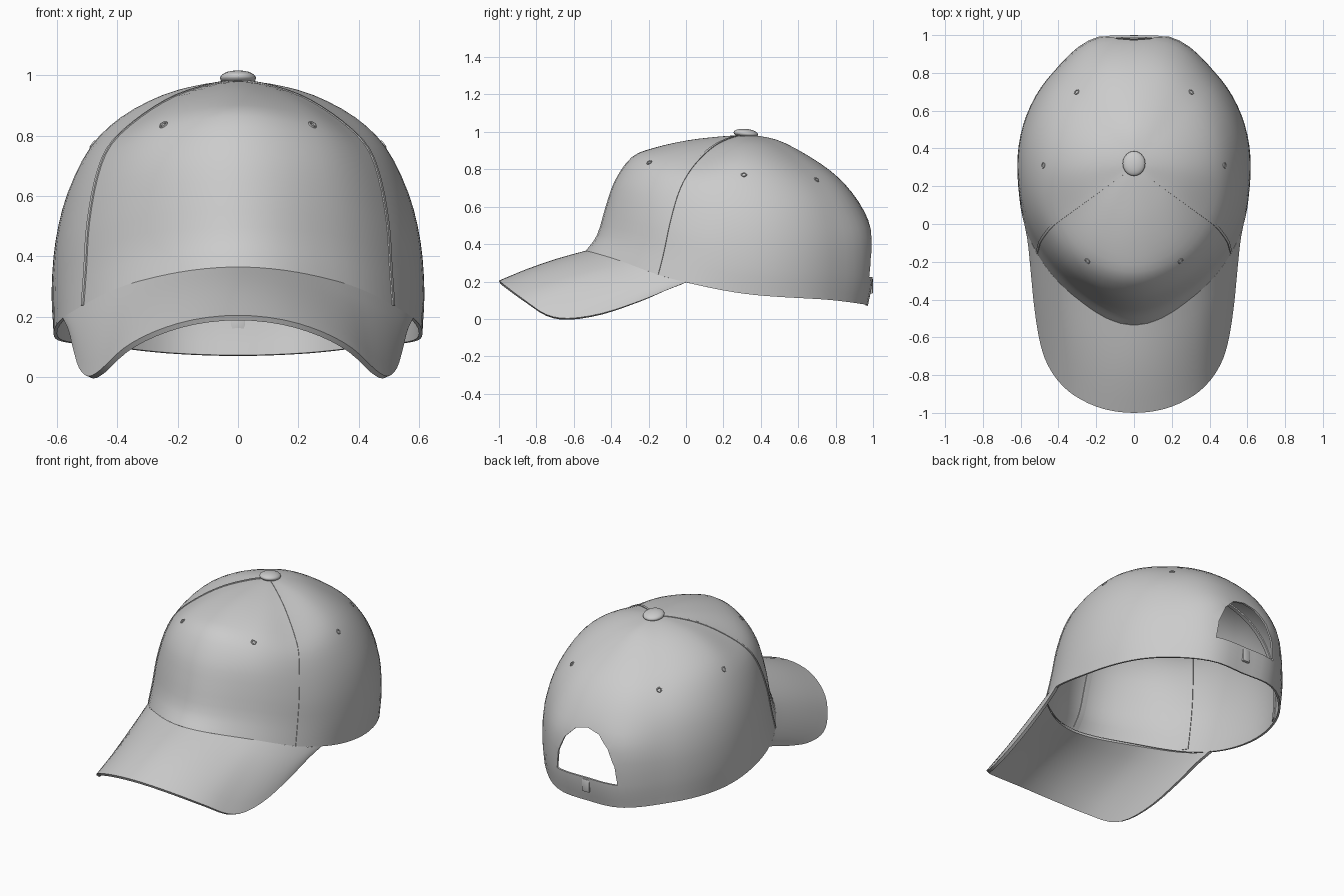
import bpy, bmesh, math
from mathutils import Vector

if "Cube" in bpy.data.objects:
    bpy.data.objects.remove(bpy.data.objects["Cube"])

CY = 0.31   # y of the crown's top point

# crown meridians: angle from the front, then (radius, height) from rim to top
MERIDIANS = {
    0:   [(.845, .365), (.785, .45), (.74, .60), (.69, .74), (.60, .865), (.48, .915), (.30, .955), (.12, .976)],
    25:  [(.76, .32), (.72, .43), (.69, .58), (.65, .72), (.575, .83), (.46, .895), (.29, .945), (.12, .974)],
    55:  [(.675, .215), (.655, .35), (.632, .50), (.585, .66), (.52, .77), (.40, .86), (.26, .93), (.11, .97)],
    90:  [(.61, .135), (.618, .28), (.605, .45), (.565, .61), (.49, .76), (.39, .86), (.25, .935), (.11, .972)],
    138: [(.64, .10), (.652, .25), (.642, .43), (.59, .60), (.50, .735), (.38, .84), (.23, .93), (.10, .973)],
    162: [(.68, .077), (.703, .22), (.70, .43), (.64, .58), (.54, .72), (.405, .83), (.225, .935), (.10, .974)],
    180: [(.66, .07), (.685, .20), (.69, .43), (.64, .58), (.54, .72), (.41, .83), (.22, .94), (.10, .975)],
}


def spline(keys, vals, x):
    """Smooth interpolation through keyed vectors."""
    n = len(keys)
    i = max(k for k in range(n - 1) if keys[k] <= x + 1e-9 or k == 0)

    def slope(k):
        a, b = max(k - 1, 0), min(k + 1, n - 1)
        return (vals[b] - vals[a]) / (keys[b] - keys[a])
    h = keys[i + 1] - keys[i]
    u = (x - keys[i]) / h
    return (vals[i] * (2*u**3 - 3*u**2 + 1) + slope(i) * (h * (u**3 - 2*u**2 + u))
            + vals[i + 1] * (3*u**2 - 2*u**3) + slope(i + 1) * (h * (u**3 - u**2)))


ANGLES = list(MERIDIANS)
KEYS = [-25] + ANGLES + [198]


def crown_point(deg, t, push=0.0):
    """Point on the crown: deg from front, t from 0 (rim) to 8 (top)."""
    a = abs((deg + 180) % 360 - 180)

    def row(k):
        if k == 8:
            return Vector((0, .983))
        v = [Vector(MERIDIANS[m][k]) for m in ANGLES]
        return spline(KEYS, [v[1]] + v + [v[-2]], a)
    r, z = spline(list(range(9)), [row(k) for k in range(9)], t)
    p = Vector((r * math.sin(math.radians(deg)), CY - r * math.cos(math.radians(deg)), z))
    return p + crown_normal(deg, t) * push if push else p


def crown_normal(deg, t):
    t = min(max(t, .05), 7.9)
    du = crown_point(deg + 1, t) - crown_point(deg - 1, t)
    dv = crown_point(deg, t + .05) - crown_point(deg, t - .05)
    return du.cross(dv).normalized()


def grid_object(name, rows, thick, offset=-1, closed=False):
    """Skin a grid of points (rows go upward) and give it thickness."""
    bm = bmesh.new()
    vs = [[bm.verts.new(p) for p in row] for row in rows]
    n = len(rows[0])
    for a, b in zip(vs, vs[1:]):
        for i in range(n if closed else n - 1):
            j = (i + 1) % n
            bm.faces.new((a[i], a[j], b[j], b[i]))
    bmesh.ops.remove_doubles(bm, verts=bm.verts, dist=1e-5)
    me = bpy.data.meshes.new(name)
    bm.to_mesh(me)
    bm.free()
    ob = bpy.data.objects.new(name, me)
    bpy.context.collection.objects.link(ob)
    m = ob.modifiers.new("thickness", 'SOLIDIFY')
    m.thickness, m.offset = thick, offset
    return ob


def smooth(ob, deg=35):
    bpy.ops.object.select_all(action='DESELECT')
    ob.select_set(True)
    bpy.context.view_layer.objects.active = ob
    bpy.ops.object.shade_smooth_by_angle(angle=math.radians(deg))


def apply(ob):
    bpy.context.view_layer.objects.active = ob
    for m in list(ob.modifiers):
        bpy.ops.object.modifier_apply(modifier=m.name)
    smooth(ob)


# crown shell
crown = grid_object("crown", [[crown_point(c * 5, r / 3) for c in range(72)] for r in range(25)],
                    .012, closed=True)

# arched opening at the back
half = [(.21, .225), (.195, .34), (.15, .44), (.08, .51), (0, .53)]
arch = half + [(-x, z) for x, z in half[-2::-1]]
bm = bmesh.new()
f = bm.faces.new([bm.verts.new((x, .65, z)) for x, z in arch])
ext = bmesh.ops.extrude_face_region(bm, geom=[f])
bmesh.ops.translate(bm, vec=(0, .6, 0), verts=[v for v in ext["geom"] if isinstance(v, bmesh.types.BMVert)])
bmesh.ops.recalc_face_normals(bm, faces=bm.faces)
me = bpy.data.meshes.new("opening_cutter")
bm.to_mesh(me)
bm.free()
cutter = bpy.data.objects.new("opening_cutter", me)
bpy.context.collection.objects.link(cutter)
cutter.hide_render = True
cut = crown.modifiers.new("opening", 'BOOLEAN')
cut.operation, cut.object, cut.solver = 'DIFFERENCE', cutter, 'EXACT'
apply(crown)
bpy.data.objects.remove(cutter)

# brim lofted from the crown rim to its drooping outer edge
edge = [(0, -1, .205), (.15, -.982, .19), (.28, -.93, .15), (.38, -.855, .095), (.455, -.75, .025),
        (.497, -.63, .003), (.527, -.45, .03), (.547, -.25, .095), (.562, -.1, .155), (.58, 0, .195)]
roots = [0, 8, 17, 26, 35, 43, 50, 56, 60, 62]
side = [Vector(e) for e in edge]
outer = [Vector((-v.x, v.y, v.z)) for v in side[:0:-1]] + side
inner = [-a for a in roots[:0:-1]] + roots
ks = list(range(-9, 10))
rows = []
for j in range(7):
    u = j / 6
    row = []
    for i in range(55):
        s = -9 + i / 3
        a = spline(ks, [Vector((v, 0)) for v in inner], s).x
        p = spline(ks, outer, s).lerp(crown_point(a, 0), u)
        p.z += .012 * math.sin(math.pi * u) * (1 - abs(s) / 9)
        row.append(p)
    rows.append(row)
apply(grid_object("brim", rows, .018))


# raised seams outside and seam tapes inside, running from deg0 at the rim to deg1 at the top
def ribbon(name, deg0, deg1, width, push, t0=0.0):
    rows = []
    for k in range(25):
        t = t0 + (7.7 - t0) * k / 24
        deg = deg0 + (deg1 - deg0) * min(t / 4, 1)
        p, n = crown_point(deg, t, push), crown_normal(deg, t)
        across = (crown_point(deg, min(t + .1, 7.9)) - crown_point(deg, t)).cross(n).normalized()
        rows.append([p - across * width, p + across * width])
    apply(grid_object(name, rows, .006, 0))


for s in (-1, 1):
    ribbon("panel_seam", 48 * s, 54 * s, .007, .001)
    ribbon("inner_tape", 48 * s, 54 * s, .018, -.015, .1)
    ribbon("inner_tape", 118 * s, 118 * s, .018, -.015, .1)
ribbon("inner_tape_front", 0, 0, .018, -.015, .1)
ribbon("inner_tape_back", 180, 180, .018, -.015, 2.9)

# eyelets, one in each panel
for d in (-142, -90, -26, 26, 90, 142):
    bpy.ops.mesh.primitive_torus_add(major_radius=.012, minor_radius=.004, major_segments=14, minor_segments=6,
                                     location=crown_point(d, 4.1))
    ob = bpy.context.object
    ob.name = "eyelet"
    ob.rotation_euler = crown_normal(d, 4.1).to_track_quat('Z', 'Y').to_euler()
    smooth(ob, 60)

# top button
bpy.ops.mesh.primitive_uv_sphere_add(segments=20, ring_count=10, location=(0, .32, .991),
                                     rotation=(math.radians(-6), 0, 0))
button = bpy.context.object
button.name = "top_button"
button.scale = (.06, .066, .025)
smooth(button, 60)

# strap buckle at the back
bpy.ops.mesh.primitive_cube_add(size=1, location=(0, .989, .175))
buckle = bpy.context.object
buckle.name = "strap_buckle"
buckle.scale = (.05, .022, .08)
bpy.ops.object.transform_apply(location=False, rotation=False, scale=True)
bev = buckle.modifiers.new("bevel", 'BEVEL')
bev.width, bev.segments = .006, 2
apply(buckle)
